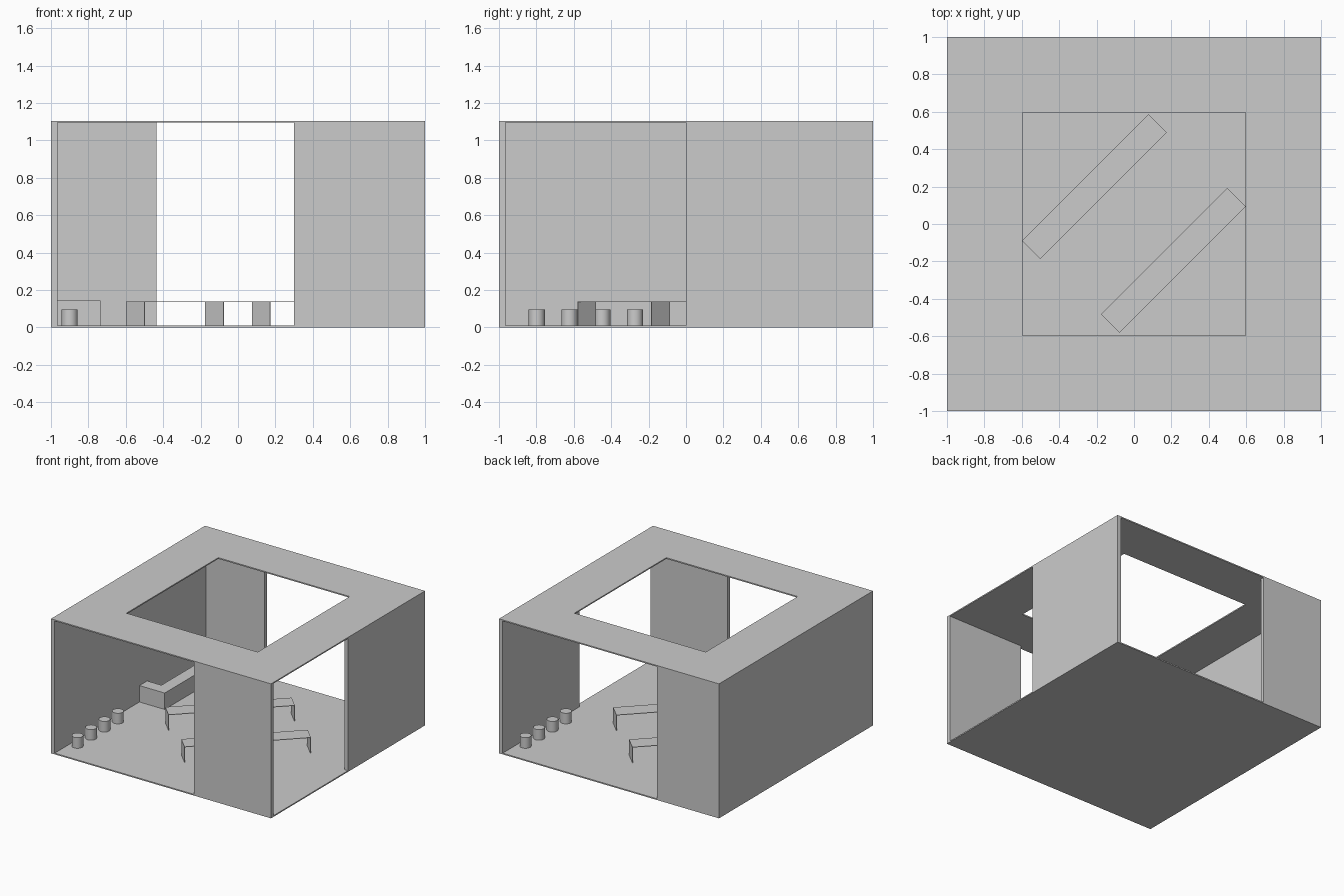
import bpy, bmesh, math
from mathutils import Matrix

if "Cube" in bpy.data.objects:
    bpy.data.objects.remove(bpy.data.objects["Cube"])

FLOOR, CEIL, TOP, IN = 0.01, 1.095, 1.105, 0.966


def finish(name, bm):
    bmesh.ops.recalc_face_normals(bm, faces=bm.faces)
    me = bpy.data.meshes.new(name)
    bm.to_mesh(me)
    bm.free()
    ob = bpy.data.objects.new(name, me)
    bpy.context.collection.objects.link(ob)
    return ob


def add_box(bm, x0, x1, y0, y1, z0, z1):
    m = Matrix.Translation(((x0 + x1) / 2, (y0 + y1) / 2, (z0 + z1) / 2))
    m = m @ Matrix.Diagonal((x1 - x0, y1 - y0, z1 - z0, 1))
    bmesh.ops.create_cube(bm, size=1, matrix=m)


def box(name, *dims):
    bm = bmesh.new()
    add_box(bm, *dims)
    return finish(name, bm)


def prism(name, outline, z0, z1):
    bm = bmesh.new()
    face = bm.faces.new([bm.verts.new((x, y, z0)) for x, y in outline])
    ext = bmesh.ops.extrude_face_region(bm, geom=[face], use_keep_orig=True)
    verts = [g for g in ext["geom"] if isinstance(g, bmesh.types.BMVert)]
    bmesh.ops.translate(bm, verts=verts, vec=(0, 0, z1 - z0))
    return finish(name, bm)


# floor and walls
box("floor", -1, 1, -1, 1, 0, FLOOR)
box("left_wall", -1, -IN, -1, 1, FLOOR, CEIL)
box("right_wall", IN, 1, 0, 1, FLOOR, CEIL)
box("front_wall", 0.30, 1, -1, -IN, FLOOR, CEIL)
box("back_wall", -1, -0.436, IN, 1, FLOOR, CEIL)

# roof ring with a square skylight
bm = bmesh.new()
rings = []
for r, z in ((1, CEIL), (1, TOP), (0.597, TOP), (0.597, CEIL)):
    rings.append([bm.verts.new((sx * r, sy * r, z))
                  for sx, sy in ((-1, -1), (1, -1), (1, 1), (-1, 1))])
for a, b in zip(rings, rings[1:] + rings[:1]):
    for i in range(4):
        j = (i + 1) % 4
        bm.faces.new((a[i], a[j], b[j], b[i]))
finish("roof", bm)

# corner bar counter, L-shaped against left and back walls
prism("bar_counter",
      [(-IN, 0.10), (-0.736, 0.10), (-0.736, IN), (-0.836, IN),
       (-0.836, 0.20), (-IN, 0.20)], FLOOR, 0.145)

# two thin folded-sheet benches set diagonally
LEN, WID, THICK, HIGH = 0.955, 0.138, 0.004, 0.139
for name, cx, cy in (("bench_left", -0.212, 0.2), ("bench_right", 0.21, -0.195)):
    bm = bmesh.new()
    h, w = LEN / 2, WID / 2
    profile = [(-h, 0), (-h, HIGH), (h, HIGH), (h, 0), (h - THICK, 0),
               (h - THICK, HIGH - THICK), (-h + THICK, HIGH - THICK), (-h + THICK, 0)]
    face = bm.faces.new([bm.verts.new((x, -w, z)) for x, z in profile])
    ext = bmesh.ops.extrude_face_region(bm, geom=[face], use_keep_orig=True)
    bmesh.ops.translate(bm, vec=(0, WID, 0),
                        verts=[g for g in ext["geom"] if isinstance(g, bmesh.types.BMVert)])
    ob = finish(name, bm)
    ob.location = (cx, cy, 0)
    ob.rotation_euler.z = math.radians(45)

# round stools in two opposite corners
for side, s in (("front", 1), ("back", -1)):
    for i in range(4):
        bpy.ops.mesh.primitive_cylinder_add(
            vertices=32, radius=0.043, depth=0.097,
            location=(-0.9 * s, (-0.798 + 0.175 * i) * s, 0.0485))
        ob = bpy.context.object
        ob.name = f"{side}_stool_{i + 1}"
        bpy.ops.object.shade_smooth_by_angle(angle=math.radians(30))
